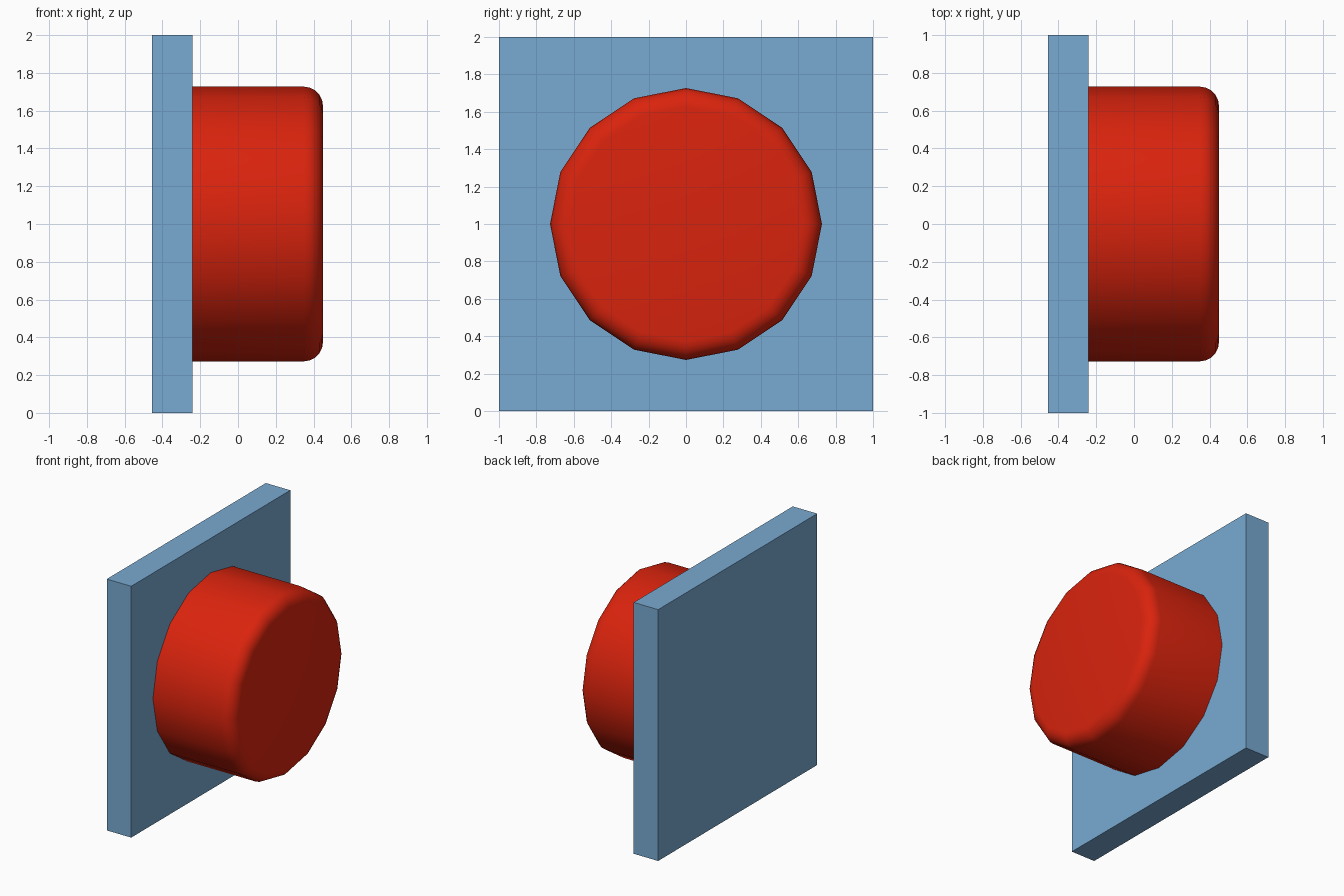
import bpy
import bmesh
import math
from mathutils import Matrix

cube = bpy.data.objects.get("Cube")
if cube:
    bpy.data.objects.remove(cube, do_unlink=True)


def material(name, rgb):
    mat = bpy.data.materials.new(name)
    mat.use_nodes = True
    mat.diffuse_color = (*rgb, 1)
    mat.node_tree.nodes["Principled BSDF"].inputs["Base Color"].default_value = (*rgb, 1)
    return mat


def add_object(name, bm, mat):
    mesh = bpy.data.meshes.new(name)
    bm.to_mesh(mesh)
    bm.free()
    mesh.materials.append(mat)
    obj = bpy.data.objects.new(name, mesh)
    bpy.context.collection.objects.link(obj)
    return obj


blue = material("steel blue", (0.19, 0.40, 0.64))
red = material("bright red", (0.70, 0.017, 0.004))

X_BACK, X_PLATE, X_FRONT = -0.455, -0.24, 0.45
RADIUS, ROUNDING = 0.727, 0.1

# Square mounting plate
bm = bmesh.new()
bmesh.ops.create_cube(bm, size=1, matrix=Matrix.Translation(((X_BACK + X_PLATE) / 2, 0, 1))
                      @ Matrix.Diagonal((X_PLATE - X_BACK, 2, 2, 1)))
add_object("base_plate", bm, blue)

# Sixteen-sided push button with a rounded front rim
bm = bmesh.new()
bmesh.ops.create_cone(bm, cap_ends=True, segments=16, radius1=RADIUS, radius2=RADIUS,
                      depth=X_FRONT - X_PLATE,
                      matrix=Matrix.Translation(((X_PLATE + X_FRONT) / 2, 0, 1))
                      @ Matrix.Rotation(math.pi / 2, 4, "Y"))
rim = [e for e in bm.edges if all(v.co.x > X_FRONT - 0.01 for v in e.verts)]
bmesh.ops.bevel(bm, geom=rim, offset=ROUNDING, segments=5, profile=0.5, affect="EDGES")
button = add_object("push_button", bm, red)

# Smooth the button, keeping its back edge sharp
bpy.ops.object.select_all(action="DESELECT")
button.select_set(True)
bpy.context.view_layer.objects.active = button
bpy.ops.object.shade_smooth_by_angle(angle=math.radians(30))
